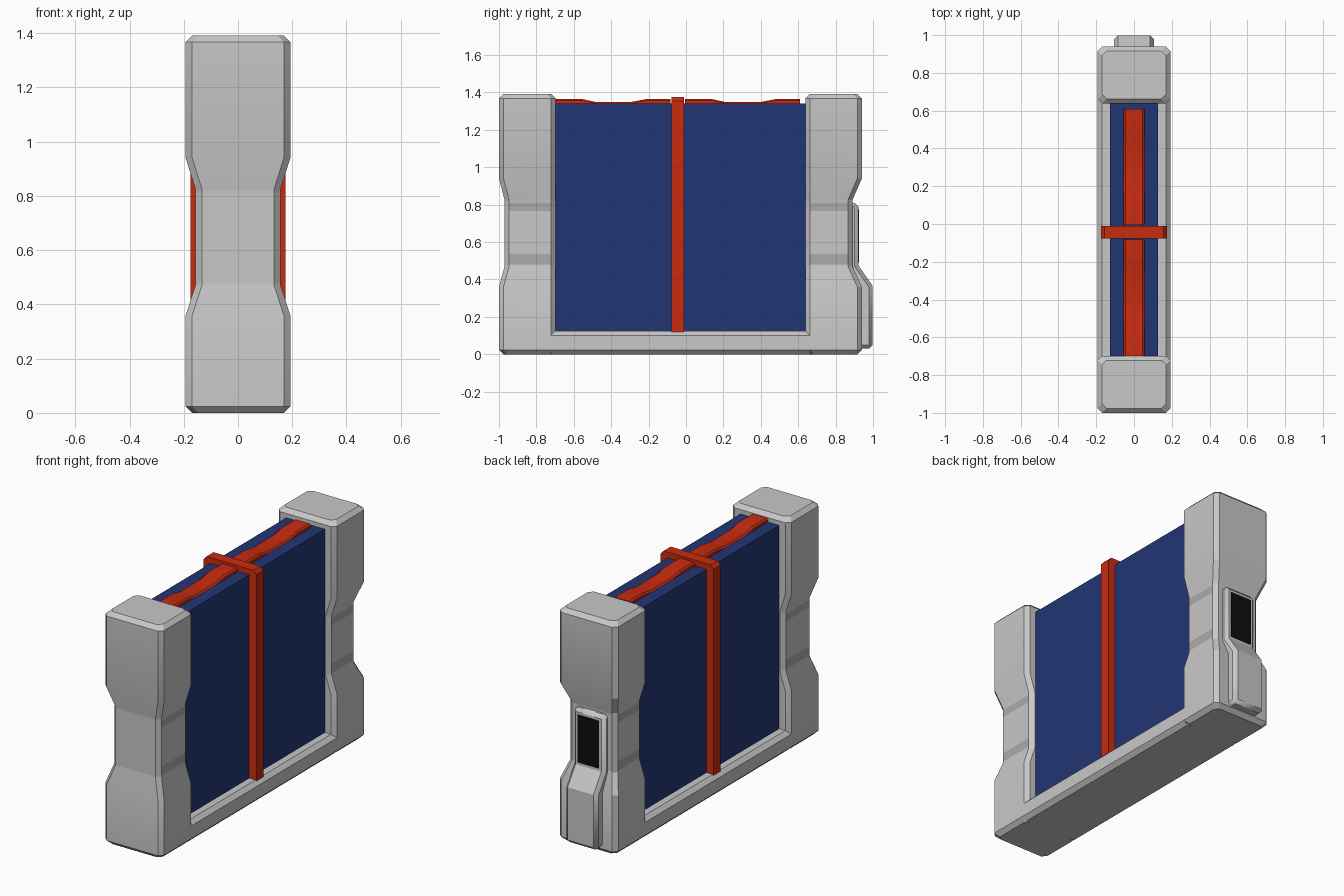
import bpy
import bmesh
import math

cube = bpy.data.objects.get("Cube")
if cube:
    bpy.data.objects.remove(cube, do_unlink=True)


def material(name, rgb):
    mat = bpy.data.materials.new(name)
    mat.use_nodes = True
    mat.diffuse_color = (*rgb, 1)
    mat.node_tree.nodes["Principled BSDF"].inputs["Base Color"].default_value = (*rgb, 1)
    return mat


GREY = material("light grey", (0.58, 0.58, 0.58))
DARK = material("shaded grey", (0.41, 0.41, 0.41))
BLUE = material("navy blue", (0.016, 0.036, 0.175))
RED = material("orange red", (0.58, 0.025, 0.005))
BLACK = material("black", (0.004, 0.004, 0.004))

MID = -0.03      # y centre of the frame
HALF = 0.193     # half width of the frame
CH = 0.024       # chamfer size
FLOOR = 0.125    # top of the bottom bar


def finish(name, bm, mats, bevel=0):
    bmesh.ops.recalc_face_normals(bm, faces=bm.faces)
    me = bpy.data.meshes.new(name)
    bm.to_mesh(me)
    bm.free()
    for m in mats:
        me.materials.append(m)
    me.shade_smooth()
    me.set_sharp_from_angle(angle=math.radians(25))
    ob = bpy.data.objects.new(name, me)
    bpy.context.collection.objects.link(ob)
    if bevel:
        mod = ob.modifiers.new("chamfer", "BEVEL")
        mod.width = bevel
        mod.segments = 1
        mod.limit_method = "ANGLE"
        mod.angle_limit = math.radians(42)
    return ob


def loft(rings):
    """Skin a stack of equal closed rings and cap both ends."""
    bm = bmesh.new()
    rows = [[bm.verts.new(p) for p in ring] for ring in rings]
    for a, b in zip(rows, rows[1:]):
        for i in range(len(a)):
            j = (i + 1) % len(a)
            bm.faces.new((a[i], a[j], b[j], b[i]))
    bm.faces.new(rows[0])
    bm.faces.new(rows[-1])
    return bm


def prism(name, outline, axis, lo, hi, mat, bevel=0):
    """Extrude a 2D outline along x (points are y, z) or y (points are x, z)."""
    def ring(t):
        return [(t, u, v) if axis == "x" else (u, t, v) for u, v in outline]
    return finish(name, loft([ring(lo), ring(hi)]), [mat], bevel)


def box(name, x, y, z, mat, bevel=0):
    outline = [(y[0], z[0]), (y[1], z[0]), (y[1], z[1]), (y[0], z[1])]
    return prism(name, outline, "x", x[0], x[1], mat, bevel)


def octagon(hx, y0, y1, z):
    c = CH
    return [(-hx + c, y0, z), (hx - c, y0, z), (hx, y0 + c, z), (hx, y1 - c, z),
            (hx - c, y1, z), (-hx + c, y1, z), (-hx, y1 - c, z), (-hx, y0 + c, z)]


# End posts, pinched at the waist, with two darker grip bands on each side
BANDS = [(0.48, 0.535), (0.765, 0.812)]


def post(name, side, waist_depth):
    levels = [(0, 0, CH), (CH, 0, 0), (0.36, 0, 0), (0.47, 1, 0)]
    levels += [(z, 1, 0) for band in BANDS for z in band]
    levels += [(0.825, 1, 0), (0.94, 0, 0), (1.392 - CH, 0, 0), (1.392, 0, CH)]
    rings = []
    for z, pinch, inset in levels:
        hx = HALF - 0.036 * pinch - inset
        outer = MID + side * (0.97 - waist_depth * pinch - inset)
        inner = MID + side * (0.668 + inset)
        rings.append(octagon(hx, min(outer, inner), max(outer, inner), z))
    bm = loft(rings)
    bm.normal_update()
    for f in bm.faces:
        z = f.calc_center_median().z
        if abs(f.normal.x) > 0.95 and any(a < z < b for a, b in BANDS):
            f.material_index = 1
    finish(name, bm, [GREY, DARK])


post("front_post", -1, 0.03)
post("back_post", 1, 0.05)

# Bottom bar joining the posts, chamfered along all four long edges
bar = [(HALF - CH, 0), (HALF, CH), (HALF, FLOOR - CH), (HALF - CH, FLOOR)]
bar += [(-x, z) for x, z in reversed(bar)]
prism("bottom_bar", bar, "y", MID - 0.692, MID + 0.692, GREY)

# Pack held between the posts
box("blue_pack", (-0.128, 0.128), (MID - 0.675, MID + 0.675), (0.11, 1.342), BLUE)

# Strap looped over the pack
strap = [(0.12, 0.12), (0.175, 0.12), (0.175, 1.355), (0.155, 1.376)]
strap += [(-x, z) for x, z in reversed(strap)]
strap += [(-0.12, 1.335), (0.12, 1.335)]
prism("strap", strap, "y", -0.077, -0.01, RED)

# Two wavy handles along the top, one on each side of the strap
WAVE = [(0, 1.365), (0.14, 1.365), (0.21, 1.35), (0.41, 1.35), (0.49, 1.365), (0.615, 1.365)]
for name, start in (("front_handle", -0.698), ("back_handle", -0.005)):
    rings = []
    for y, z in WAVE:
        half = 0.055
        rings.append([(x, start + y, h) for x, h in (
            (-half, 1.335), (half, 1.335), (half, z - 0.008),
            (half - 0.01, z), (-half + 0.01, z), (-half, z - 0.008))])
    finish(name, loft(rings), [RED])

# Control panel on the back post, following the pinched waist
panel = [(0.85, 0.03), (0.998, 0.03), (0.998, 0.365), (0.922, 0.475),
         (0.922, 0.81), (0.85, 0.81)]
prism("control_panel", panel, "x", -0.105, 0.105, GREY, 0.02)
box("panel_screen", (-0.07, 0.07), (0.918, 0.925), (0.49, 0.775), BLACK)
